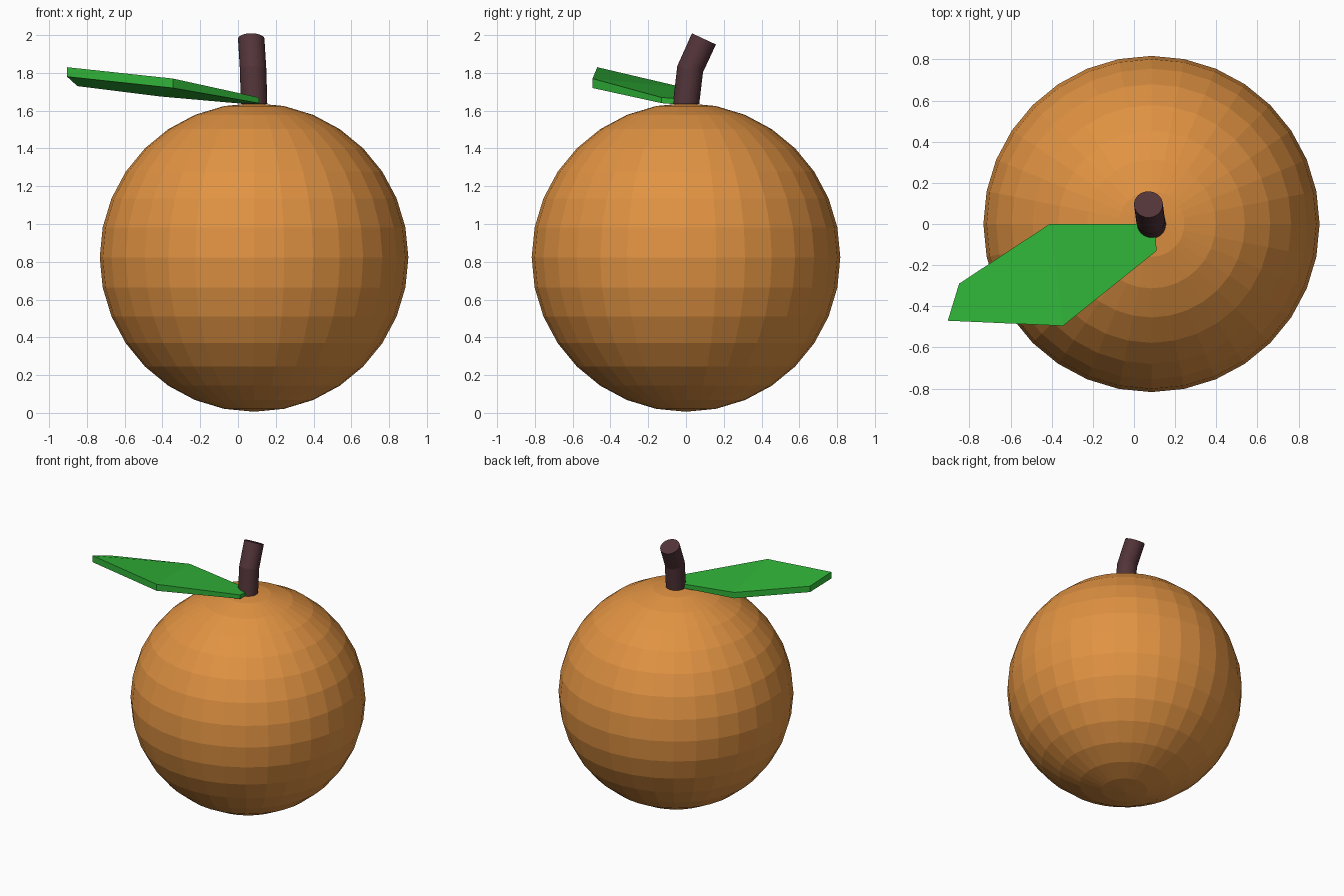
import bpy, bmesh, math
from mathutils import Vector

if "Cube" in bpy.data.objects:
    bpy.data.objects.remove(bpy.data.objects["Cube"])


def material(name, rgb):
    m = bpy.data.materials.new(name)
    m.diffuse_color = (*rgb, 1)
    m.use_nodes = True
    m.node_tree.nodes["Principled BSDF"].inputs["Base Color"].default_value = m.diffuse_color
    return m


def make_object(name, bm, mat):
    bmesh.ops.recalc_face_normals(bm, faces=bm.faces)
    me = bpy.data.meshes.new(name)
    bm.to_mesh(me)
    bm.free()
    me.materials.append(mat)
    ob = bpy.data.objects.new(name, me)
    bpy.context.collection.objects.link(ob)
    return ob


orange = material("peel", (0.75, 0.29, 0.055))
brown = material("bark", (0.085, 0.034, 0.04))
green = material("leaf_green", (0.03, 0.45, 0.04))

# Fruit: faceted ball
bm = bmesh.new()
bmesh.ops.create_uvsphere(bm, u_segments=32, v_segments=16, radius=0.817)
bmesh.ops.translate(bm, verts=bm.verts, vec=(0.085, 0, 0.823))
make_object("fruit", bm, orange)

# Stem: bent tube, each ring given as centre and tilt about x
bm = bmesh.new()
SIDES = 32
rings = []
for centre, tilt in [((0.085, 0, 1.635), 0), ((0.08, 0.022, 1.82), 14), ((0.07, 0.095, 1.98), 25)]:
    t = math.radians(tilt)
    u, v = Vector((1, 0, 0)), Vector((0, math.cos(t), -math.sin(t)))
    angles = [2 * math.pi * i / SIDES for i in range(SIDES)]
    rings.append([bm.verts.new(Vector(centre) + 0.07 * (u * math.cos(a) + v * math.sin(a)))
                  for a in angles])
for low, high in zip(rings, rings[1:]):
    for i in range(SIDES):
        j = (i + 1) % SIDES
        bm.faces.new((low[i], low[j], high[j], high[i]))
bm.faces.new(rings[0])
bm.faces.new(rings[-1])
make_object("stem", bm, brown)

# Leaf: two-panel slab, outline points with the thickness at each point
outline = [((0.11, -0.13, 1.67), 0.03), ((0.10, 0, 1.66), 0.03),
           ((-0.41, 0, 1.72), 0.045), ((-0.85, -0.29, 1.775), 0.045),
           ((-0.905, -0.47, 1.83), 0.05), ((-0.345, -0.495, 1.77), 0.05)]
bm = bmesh.new()
top = [bm.verts.new(p) for p, _ in outline]
bottom = [bm.verts.new(Vector(p) - Vector((0, 0, d))) for p, d in outline]
for side in (top, bottom):
    for panel in ((0, 1, 2, 5), (2, 3, 4, 5)):
        bm.faces.new([side[i] for i in panel])
for i in range(6):
    j = (i + 1) % 6
    bm.faces.new((top[i], top[j], bottom[j], bottom[i]))
make_object("leaf", bm, green)
